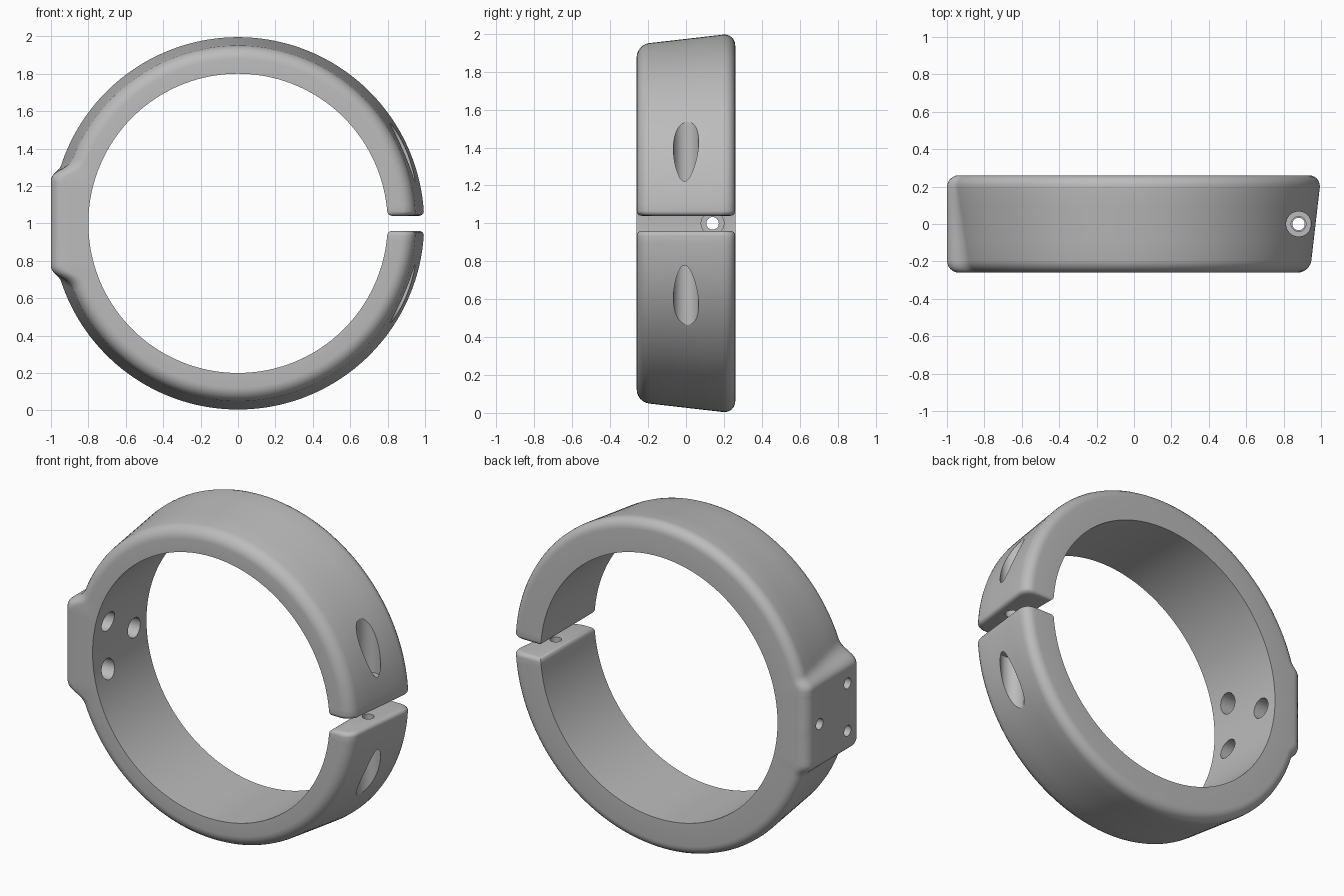
import bpy, bmesh, math

if "Cube" in bpy.data.objects:
    bpy.data.objects.remove(bpy.data.objects["Cube"])

HALF, INNER, GAP = 0.26, 0.80, 0.04
EDGE, END_EDGE = 0.065, 0.025

grey = bpy.data.materials.new("plain_grey")
grey.use_nodes = True
grey.diffuse_color = (0.5, 0.5, 0.5, 1)
grey.node_tree.nodes["Principled BSDF"].inputs["Base Color"].default_value = (0.5, 0.5, 0.5, 1)


def blend_max(a, b, k):
    h = max(k - abs(a - b), 0) / k
    return max(a, b) + h * h * k / 4


def outer_radius(phi, y):
    """Tapered band, merged with a flat mounting pad on the -x side."""
    band = 0.973 + 0.115 * y
    t = math.pi - phi
    if t > 0.7:
        return band
    flat = 1 / math.cos(t)
    flank = 0.809 / (math.sin(t) + 0.55 * math.cos(t))
    pad = -blend_max(-flat, -flank, 0.04)
    return max(band, pad) if t < 0.2 else blend_max(band, pad, 0.03)


def section(phi, inset=0.0):
    """Band cross-section as (radius, y), with rounded outer edges."""
    half = HALF - inset
    arc = [math.radians(a) for a in range(0, 91, 15)]
    ys = [half - EDGE + EDGE * math.cos(a) for a in arc]
    ys += [ys[-1] * f for f in (0.5, 0)]
    ys += [-y for y in reversed(ys[:-1])]
    pts = [(INNER + inset, -half), (INNER + inset, half)]
    for y in ys:
        over = max(abs(y) - half + EDGE, 0)
        drop = EDGE - math.sqrt(max(EDGE ** 2 - over ** 2, 0))
        pts.append((outer_radius(phi, y) - inset - drop, y))
    return pts


def build_band():
    rows = []
    # Rounded, parallel end faces beside the gap
    for deg in (90, 67, 45, 22, 0):
        a = math.radians(deg)
        z = GAP + END_EDGE * (1 - math.sin(a))
        inset = END_EDGE * (1 - math.cos(a))
        rows.append([(math.sqrt(r * r - z * z), y, z)
                     for r, y in section(0.05, inset)])
    rows.reverse()
    rows.sort(key=lambda row: row[0][2])
    # Sweep round to the middle of the pad, finely near the pad
    start, fine = 0.11, math.pi - 0.5
    phis = [start + (fine - start) * i / 64 for i in range(64)]
    phis += [fine + 0.5 * i / 50 for i in range(51)]
    for phi in phis:
        rows.append([(r * math.cos(phi), y, r * math.sin(phi))
                     for r, y in section(phi)])
    rows += [[(x, y, -z) for x, y, z in row] for row in reversed(rows[:-1])]

    bm = bmesh.new()
    loops = [[bm.verts.new((x, y, z + 1)) for x, y, z in row] for row in rows]
    n = len(loops[0])
    for a, b in zip(loops, loops[1:]):
        for i in range(n):
            j = (i + 1) % n
            bm.faces.new((a[i], a[j], b[j], b[i]))
    bm.faces.new(loops[0])
    bm.faces.new(loops[-1])
    bmesh.ops.recalc_face_normals(bm, faces=bm.faces)
    mesh = bpy.data.meshes.new("clamp_band")
    bm.to_mesh(mesh)
    bm.free()
    mesh.materials.append(grey)
    obj = bpy.data.objects.new("clamp_band", mesh)
    bpy.context.collection.objects.link(obj)
    return obj


def drill(body, axis, radius, start, end):
    """Cut a round hole between two points along the x or z axis."""
    mid = [(s + e) / 2 for s, e in zip(start, end)]
    rot = (0, math.pi / 2, 0) if axis == "x" else (0, 0, 0)
    bpy.ops.mesh.primitive_cylinder_add(vertices=40, radius=radius,
                                        depth=math.dist(start, end),
                                        location=mid, rotation=rot)
    cutter = bpy.context.object
    cutter.name = "hole_cutter"
    cutter.hide_render = True
    cutter.data.materials.append(grey)
    mod = body.modifiers.new("hole", "BOOLEAN")
    mod.operation, mod.solver, mod.object = "DIFFERENCE", "EXACT", cutter
    bpy.context.view_layer.objects.active = body
    bpy.ops.object.modifier_apply(modifier=mod.name)
    bpy.data.objects.remove(cutter)


band = build_band()

# Clamping screw: small bores through the ends, wide recesses outside
SX = 0.88
drill(band, "z", 0.04, (SX, 0, 1.0), (SX, 0, 1.5))
drill(band, "z", 0.033, (SX, 0, 0.5), (SX, 0, 1.0))
drill(band, "z", 0.067, (SX, 0, 1.2), (SX, 0, 1.8))
drill(band, "z", 0.067, (SX, 0, 0.2), (SX, 0, 0.8))

# Three mounting holes in the pad, recessed from the inside
for y, z in ((0.14, 1.0), (-0.13, 1.145), (-0.13, 0.855)):
    drill(band, "x", 0.033, (-1.1, y, z), (-0.7, y, z))
    drill(band, "x", 0.06, (-0.9, y, z), (-0.6, y, z))

bpy.ops.object.select_all(action="DESELECT")
band.select_set(True)
bpy.context.view_layer.objects.active = band
bpy.ops.object.shade_smooth_by_angle(angle=math.radians(32))
